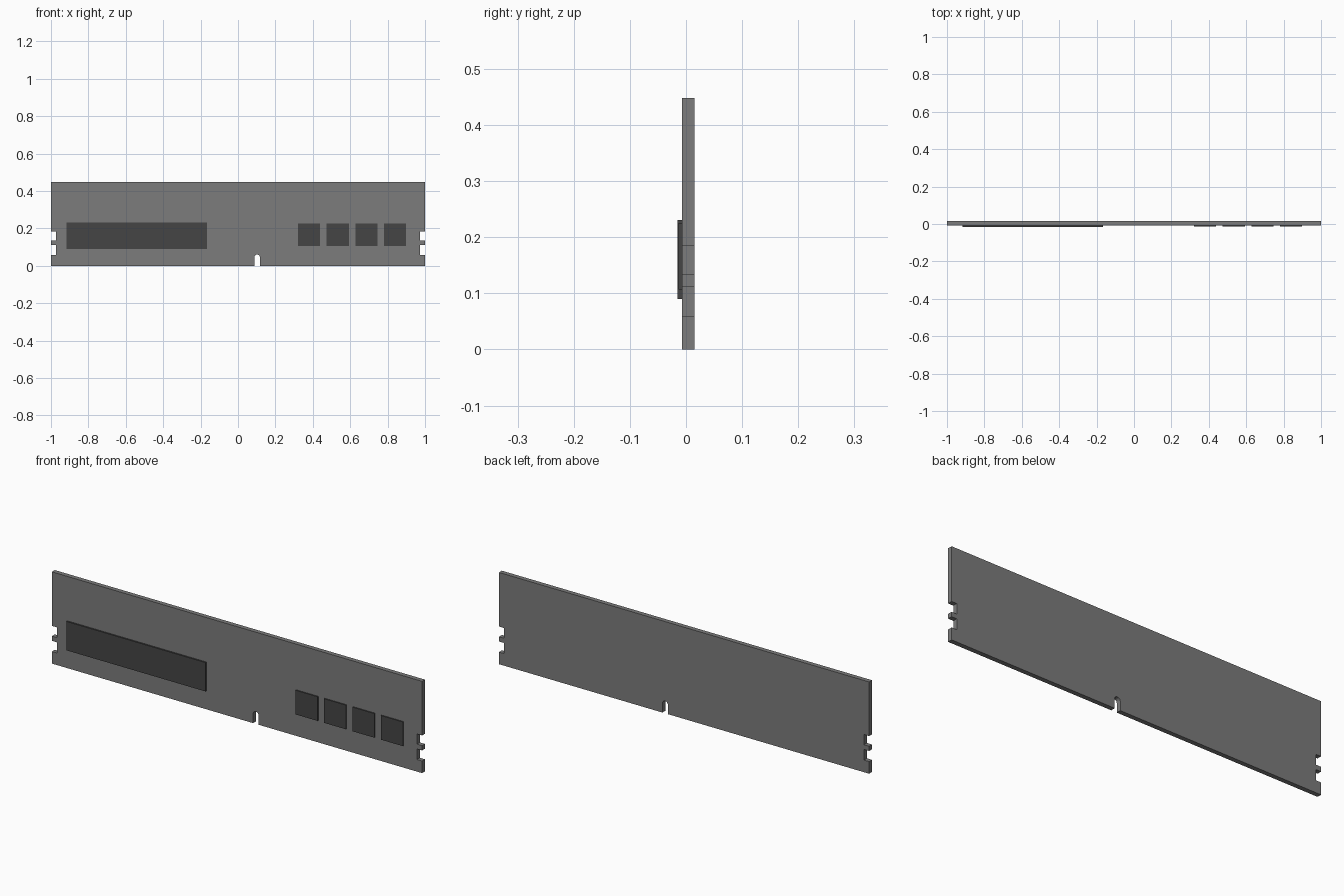
import bpy, bmesh, math

if "Cube" in bpy.data.objects:
    bpy.data.objects.remove(bpy.data.objects["Cube"])

BOARD_FRONT, BOARD_BACK = -0.0075, 0.015
HEIGHT = 0.448


def material(name, value):
    mat = bpy.data.materials.new(name)
    mat.diffuse_color = (value, value, value, 1)
    mat.use_nodes = True
    mat.node_tree.nodes["Principled BSDF"].inputs["Base Color"].default_value = mat.diffuse_color
    return mat


def slab(name, outline, y0, y1, mat):
    """Extrude an x-z outline from y0 to y1."""
    bm = bmesh.new()
    face = bm.faces.new([bm.verts.new((x, y0, z)) for x, z in outline])
    ext = bmesh.ops.extrude_face_region(bm, geom=[face])
    verts = [v for v in ext["geom"] if isinstance(v, bmesh.types.BMVert)]
    bmesh.ops.translate(bm, verts=verts, vec=(0, y1 - y0, 0))
    bmesh.ops.recalc_face_normals(bm, faces=bm.faces)
    mesh = bpy.data.meshes.new(name)
    bm.to_mesh(mesh)
    bm.free()
    mesh.materials.append(mat)
    obj = bpy.data.objects.new(name, mesh)
    bpy.context.collection.objects.link(obj)
    return obj


def rect(x0, x1, z0, z1):
    return [(x0, z0), (x1, z0), (x1, z1), (x0, z1)]


board_grey = material("board_grey", 0.2)
chip_grey = material("chip_grey", 0.06)

# Right edge, bottom to top, with two latch notches
edge = [(1, 0)]
for z0, z1 in ((0.059, 0.111), (0.134, 0.184)):
    edge += [(1, z0), (0.972, z0), (0.972, z1), (1, z1)]
edge.append((1, HEIGHT))

# Round-topped key slot in the bottom edge
kx, kr, kz = 0.102, 0.015, 0.045
slot = [(kx - kr, 0)]
slot += [(kx - kr * math.cos(math.pi * i / 10), kz + kr * math.sin(math.pi * i / 10))
         for i in range(11)]
slot.append((kx + kr, 0))

# Circuit board: slot, right edge, mirrored left edge
outline = slot + edge + [(-x, z) for x, z in reversed(edge)]
slab("circuit_board", outline, BOARD_FRONT, BOARD_BACK, board_grey)

# Long chip on the left
slab("long_chip", rect(-0.917, -0.165, 0.09, 0.231), -0.015, BOARD_FRONT, chip_grey)

# Row of four small chips on the right
for i in range(4):
    x = 0.32 + i * 0.1535
    slab(f"small_chip_{i + 1}", rect(x, x + 0.119, 0.107, 0.225),
         -0.013, BOARD_FRONT, chip_grey)
